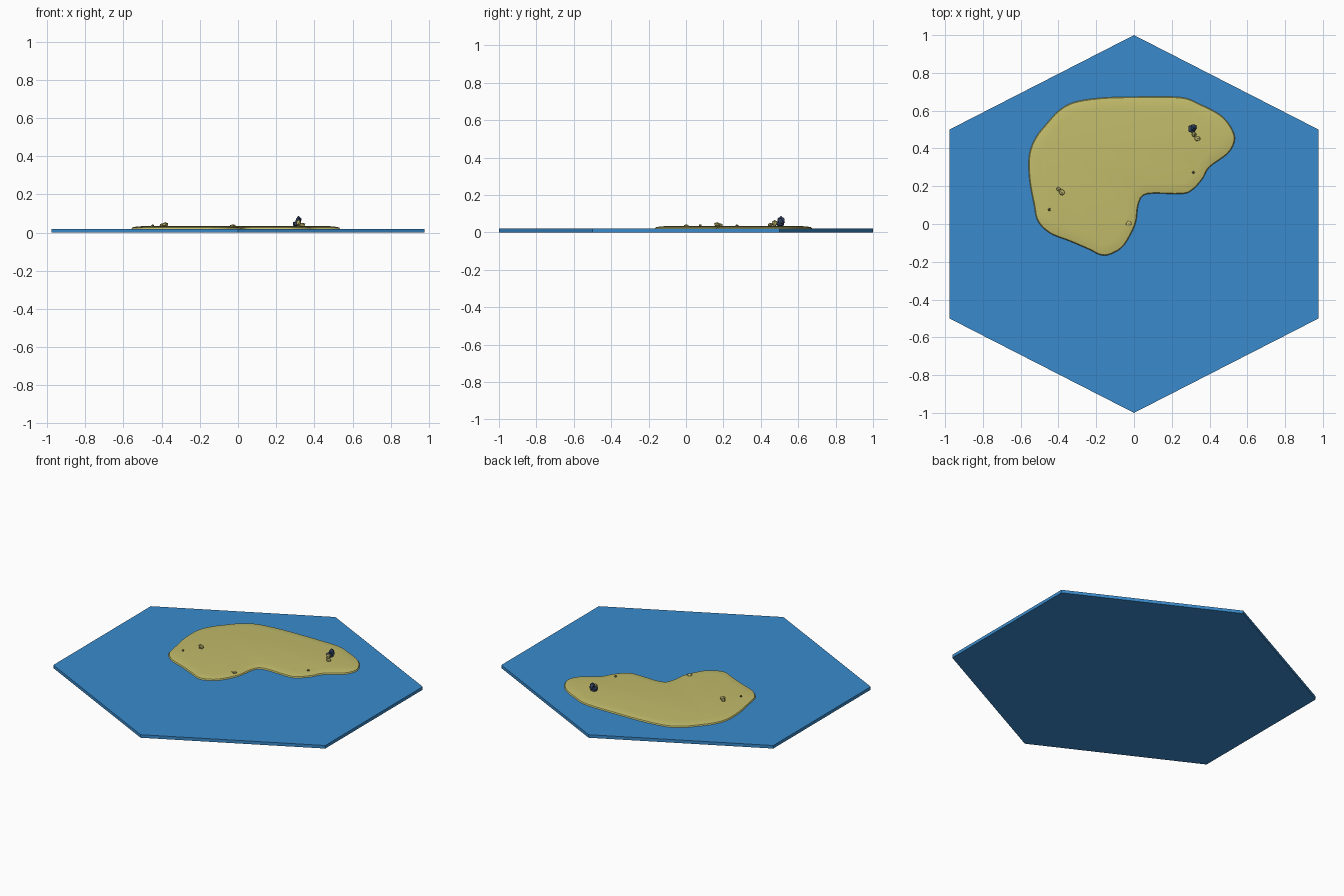
import bpy, bmesh, math, random
from mathutils import Vector

if "Cube" in bpy.data.objects:
    bpy.data.objects.remove(bpy.data.objects["Cube"])

random.seed(4)


def mat(name, rgb):
    m = bpy.data.materials.new(name)
    m.diffuse_color = (*rgb, 1)
    m.use_nodes = True
    m.node_tree.nodes["Principled BSDF"].inputs["Base Color"].default_value = m.diffuse_color
    return m


WATER = mat("water blue", (0.042, 0.26, 0.61))
SAND = mat("sand", (0.54, 0.50, 0.145))
SLATE = mat("slate rock", (0.035, 0.06, 0.13))
STONE = mat("pale stone", (0.52, 0.47, 0.16))
PEBBLE = mat("brown pebble", (0.18, 0.15, 0.06))


def finish(name, bm, material):
    bmesh.ops.recalc_face_normals(bm, faces=bm.faces)
    me = bpy.data.meshes.new(name)
    bm.to_mesh(me)
    bm.free()
    me.materials.append(material)
    ob = bpy.data.objects.new(name, me)
    bpy.context.collection.objects.link(ob)
    return ob


def loft(name, rings, material):
    """Skin closed rings of equal length, capped at both ends."""
    bm = bmesh.new()
    vs = [[bm.verts.new(p) for p in r] for r in rings]
    n = len(vs[0])
    for a, b in zip(vs, vs[1:]):
        for i in range(n):
            j = (i + 1) % n
            bm.faces.new((a[i], a[j], b[j], b[i]))
    bm.faces.new(vs[0][::-1])
    bm.faces.new(vs[-1])
    return finish(name, bm, material)


# Hexagonal water tile
hexagon = [(0, 1), (-0.977, 0.5), (-0.977, -0.5), (0, -1), (0.977, -0.5), (0.977, 0.5)]
loft("water_tile", [[(x, y, z) for x, y in hexagon] for z in (0, 0.02)], WATER)

# Kidney-shaped sand island: smooth shoreline, rings stepped inward and upward
shore = [(-.18, .668), (0, .674), (.245, .672), (.35, .635), (.455, .58), (.51, .52),
         (.535, .45), (.50, .375), (.40, .30), (.365, .24), (.31, .18), (.25, .158),
         (.07, .158), (.025, .105), (.008, 0), (-.05, -.11), (-.11, -.155), (-.17, -.167),
         (-.24, -.135), (-.34, -.092), (-.445, -.05), (-.51, .015), (-.53, .10),
         (-.555, .24), (-.555, .37), (-.52, .46), (-.465, .53), (-.40, .60), (-.32, .645)]
shore = [Vector(p) for p in reversed(shore)]


def smooth_loop(pts, steps=4):
    out, n = [], len(pts)
    for i in range(n):
        a, b, c, d = (pts[(i + k) % n] for k in (-1, 0, 1, 2))
        for s in range(steps):
            t = s / steps
            out.append(0.5 * (2 * b + (c - a) * t + (2 * a - 5 * b + 4 * c - d) * t * t
                              + (3 * b - a - 3 * c + d) * t ** 3))
    return out


line = smooth_loop(shore)
rings = []
for inset, z in ((0, 0.019), (0.005, 0.027), (0.025, 0.031), (0.06, 0.034)):
    ring = []
    for i, p in enumerate(line):
        t = (line[(i + 2) % len(line)] - line[i - 2]).normalized()
        ring.append((p.x - t.y * inset, p.y + t.x * inset, z))
    rings.append(ring)
island = loft("sand_island", rings, SAND)
bpy.context.view_layer.objects.active = island
island.select_set(True)
bpy.ops.object.shade_smooth_by_angle(angle=math.radians(35))


# Low-poly rocks
def rock(name, x, y, z, sx, sy, sz, material):
    bm = bmesh.new()
    bmesh.ops.create_icosphere(bm, subdivisions=1, radius=1)
    for v in bm.verts:
        v.co *= random.uniform(0.85, 1.12)
        v.co = Vector((x + v.co.x * sx, y + v.co.y * sy, z + v.co.z * sz))
    finish(name, bm, material)


rock("slate_rock_base", 0.308, 0.505, 0.045, 0.026, 0.024, 0.018, SLATE)
rock("slate_rock_peak", 0.316, 0.508, 0.062, 0.018, 0.022, 0.024, SLATE)
rock("stone_by_slate", 0.318, 0.474, 0.050, 0.014, 0.016, 0.018, STONE)
rock("stone_by_slate_small", 0.336, 0.452, 0.041, 0.018, 0.014, 0.012, STONE)
rock("west_stone_large", -0.382, 0.168, 0.042, 0.018, 0.018, 0.014, STONE)
rock("west_stone_small", -0.398, 0.184, 0.039, 0.014, 0.013, 0.011, STONE)
rock("south_stone", -0.028, 0.002, 0.035, 0.016, 0.015, 0.008, STONE)
rock("west_pebble", -0.448, 0.076, 0.036, 0.008, 0.009, 0.009, PEBBLE)
rock("east_pebble", 0.315, 0.273, 0.036, 0.009, 0.009, 0.008, PEBBLE)
